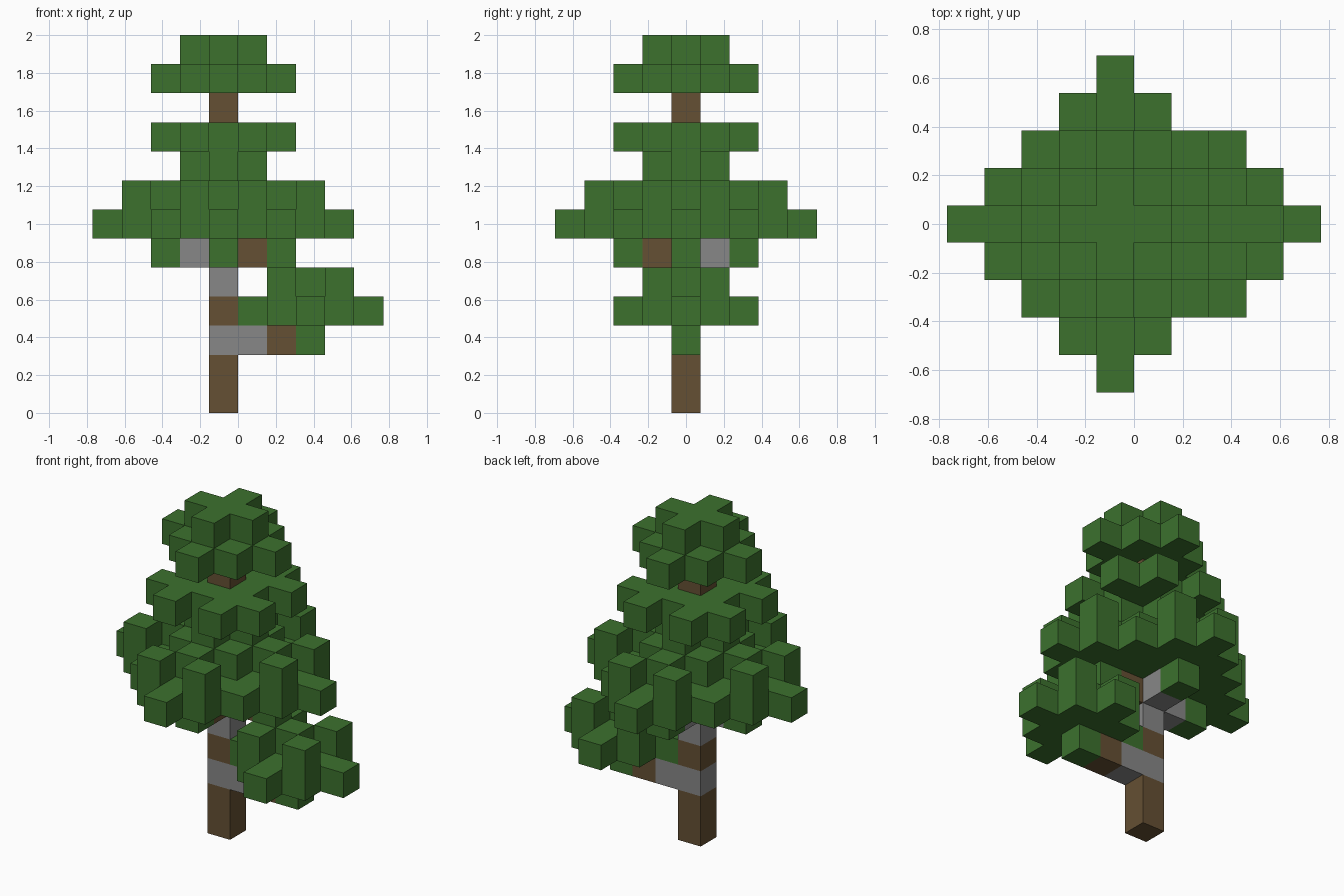
import bpy, bmesh
from mathutils import Vector

if "Cube" in bpy.data.objects:
    bpy.data.objects.remove(bpy.data.objects["Cube"], do_unlink=True)

U = 2 / 13                                   # block size: the tree is 13 blocks tall
ORIGIN = Vector((-U / 2, 0, U / 2))          # centre of the lowest trunk block
SIDES = [(1, 0), (-1, 0), (0, 1), (0, -1)]


def material(name, rgb):
    m = bpy.data.materials.new(name)
    m.use_nodes = True
    m.diffuse_color = (*rgb, 1)
    bsdf = next(n for n in m.node_tree.nodes if n.type == 'BSDF_PRINCIPLED')
    bsdf.inputs["Base Color"].default_value = (*rgb, 1)
    bsdf.inputs["Roughness"].default_value = 0.9
    return m


GREEN = material("leaf green", (0.045, 0.165, 0.027))
BROWN = material("bark brown", (0.130, 0.080, 0.033))
GREY = material("pale bark grey", (0.242, 0.242, 0.242))


# Block patterns, each a set of (x, y, layer)
def diamond(cx, cy, layer, r):
    span = range(-r, r + 1)
    return {(cx + i, cy + j, layer) for i in span for j in span if abs(i) + abs(j) <= r}


def saltire(cx, cy, layer):
    corners = {(cx + i, cy + j, layer) for i in (-1, 1) for j in (-1, 1)}
    return corners | {(cx, cy, layer)}


def clump(cx, cy, layer):
    """Bushy branch end: tip block, wide diamond, then a crossed cap."""
    return {(cx, cy, layer)} | diamond(cx, cy, layer + 1, 2) | saltire(cx, cy, layer + 2)


parts = {}

# Trunk with two pale bands
parts["trunk"] = {(0, 0, k): GREY if k in (2, 4) else BROWN for k in range(11)}

# Lower limb reaching to the left
parts["lower_branch"] = {(1, 0, 2): GREY, (2, 0, 2): BROWN}

# Four limbs under the main crown
parts["crown_branches"] = {(i, j, 5): BROWN if i - j > 0 else GREY for i, j in SIDES}

# Foliage
leaves = {
    "lower_foliage": clump(3, 0, 2),
    "crown_foliage": set().union(*(clump(2 * i, 2 * j, 5) for i, j in SIDES)),
    "middle_foliage": diamond(0, 0, 8, 1).union(
        *(diamond(i, j, 9, 1) for i in (-1, 1) for j in (-1, 1))),
    "top_foliage": diamond(0, 0, 11, 2) | diamond(0, 0, 12, 1),
}
taken = set().union(*parts.values())
for name, cells in leaves.items():
    parts[name] = {c: GREEN for c in cells - taken}
    taken |= cells


def build(name, cells):
    """One mesh per part, keeping only faces that touch open air."""
    mats = list(dict.fromkeys(cells.values()))
    bm = bmesh.new()
    for cell, mat in cells.items():
        pos = Vector(cell)
        for axis in range(3):
            for sign in (-1, 1):
                n = Vector((0, 0, 0))
                n[axis] = sign
                if tuple(int(v) for v in pos + n) in taken:
                    continue
                a = Vector((0, 0, 0))
                a[(axis + 1) % 3] = 1
                b = n.cross(a)
                quad = [a + b, b - a, -a - b, a - b]
                f = bm.faces.new([bm.verts.new(ORIGIN + U * (pos + (n + q) / 2))
                                  for q in quad])
                f.material_index = mats.index(mat)
    bmesh.ops.remove_doubles(bm, verts=bm.verts, dist=U / 100)
    mesh = bpy.data.meshes.new(name)
    bm.to_mesh(mesh)
    bm.free()
    for m in mats:
        mesh.materials.append(m)
    bpy.context.collection.objects.link(bpy.data.objects.new(name, mesh))


for part, cells in parts.items():
    build(part, cells)
